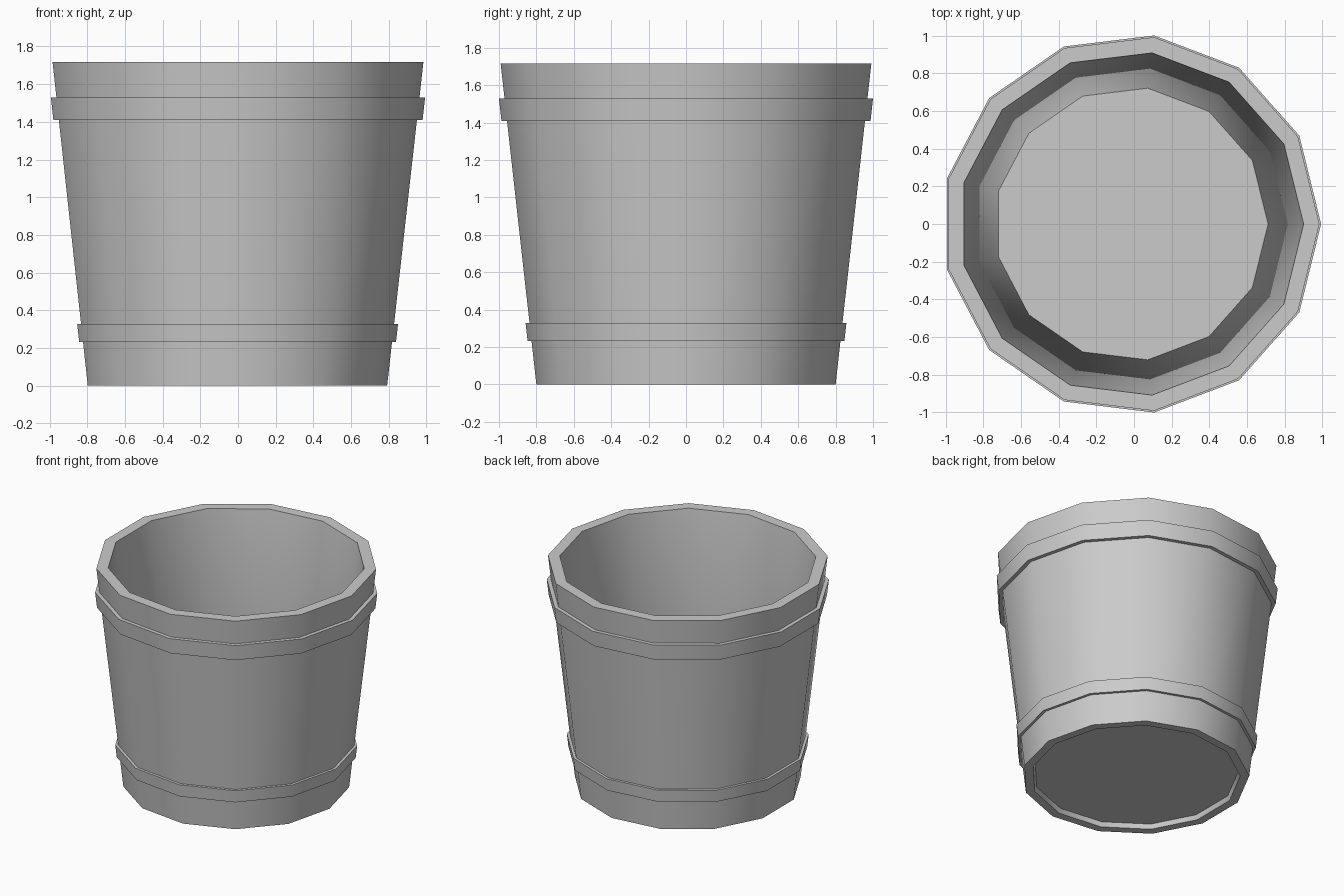
import bpy
import bmesh
import math

if "Cube" in bpy.data.objects:
    bpy.data.objects.remove(bpy.data.objects["Cube"])

SIDES = 13
CX = -0.0146  # axis offset that centres the odd-sided outline


def ring_object(name, profile, closed=True):
    """Spin an (r, z) profile around the axis; closed gives a hollow ring, open gets end caps."""
    bm = bmesh.new()
    loops = []
    for r, z in profile:
        loops.append([bm.verts.new((CX + r * math.cos(2 * math.pi * i / SIDES),
                                    r * math.sin(2 * math.pi * i / SIDES), z))
                      for i in range(SIDES)])
    count = len(loops) if closed else len(loops) - 1
    for k in range(count):
        a, b = loops[k], loops[(k + 1) % len(loops)]
        for i in range(SIDES):
            j = (i + 1) % SIDES
            bm.faces.new((a[i], a[j], b[j], b[i]))
    if not closed:
        bm.faces.new(loops[0])
        bm.faces.new(loops[-1])
    bmesh.ops.recalc_face_normals(bm, faces=bm.faces)
    mesh = bpy.data.meshes.new(name)
    bm.to_mesh(mesh)
    bm.free()
    obj = bpy.data.objects.new(name, mesh)
    bpy.context.collection.objects.link(obj)
    bpy.ops.object.select_all(action='DESELECT')
    obj.select_set(True)
    bpy.context.view_layer.objects.active = obj
    bpy.ops.object.shade_smooth_by_angle(angle=math.radians(35))
    return obj


def wall_radius(z):
    return 0.806 + (0.9985 - 0.806) * z / 1.717


def band(name, z0, z1, thickness):
    r0, r1 = wall_radius(z0), wall_radius(z1)
    ring_object(name, [(r0 - 0.004, z0), (r0 + thickness, z0),
                       (r1 + thickness, z1), (r1 - 0.004, z1)])


# Tapered bucket wall
ring_object("bucket_wall", [(0.806, 0), (0.9985, 1.717), (0.9146, 1.717),
                            (0.726, 0.04), (0.742, 0)])

# Floor, slightly recessed from the bottom edge
ring_object("bucket_floor", [(0.728, 0.034), (0.728, 0.04)], closed=False)

# Hoops
band("upper_band", 1.41, 1.53, 0.030)
band("lower_band", 0.232, 0.328, 0.021)
